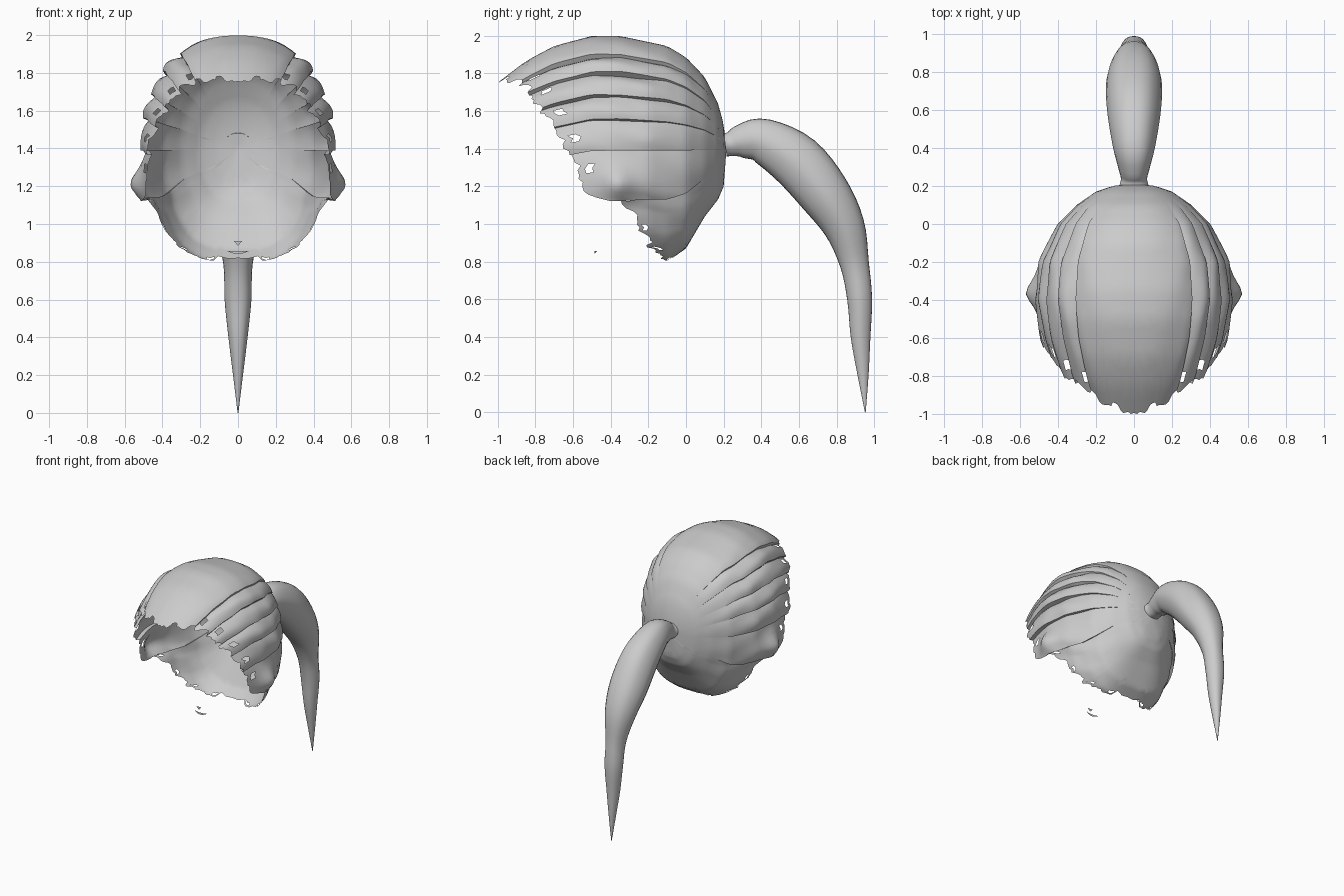
import bpy, bmesh, random
from math import sin, cos, pi, radians, exp
from mathutils import Vector

random.seed(4)
cube = bpy.data.objects.get("Cube")
if cube:
    bpy.data.objects.remove(cube, do_unlink=True)

hair = bpy.data.materials.new("hair_grey")
hair.use_nodes = True
hair.diffuse_color = (0.6, 0.6, 0.6, 1)
hair.node_tree.nodes["Principled BSDF"].inputs["Base Color"].default_value = (0.6, 0.6, 0.6, 1)


def lerp(table, v):
    """Piecewise linear lookup in a list of rising (key, value) pairs."""
    if v <= table[0][0]:
        return table[0][1]
    for (a, p), (b, q) in zip(table, table[1:]):
        if v <= b:
            return p + (q - p) * (v - a) / (b - a)
    return table[-1][1]


def finish(bm, name, angle):
    bmesh.ops.remove_doubles(bm, verts=bm.verts, dist=0.0005)
    bmesh.ops.recalc_face_normals(bm, faces=bm.faces)
    mesh = bpy.data.meshes.new(name)
    bm.to_mesh(mesh)
    bm.free()
    mesh.materials.append(hair)
    ob = bpy.data.objects.new(name, mesh)
    bpy.context.collection.objects.link(ob)
    bpy.ops.object.select_all(action="DESELECT")
    ob.select_set(True)
    bpy.context.view_layer.objects.active = ob
    bpy.ops.object.shade_smooth_by_angle(angle=radians(angle))
    return ob


# Cap outline along y: crown height, half width, nape height
CROWN = [(-1, 1.75), (-.85, 1.865), (-.7, 1.945), (-.5, 1.998), (-.35, 1.998), (-.1, 1.945),
         (0, 1.885), (.1, 1.78), (.17, 1.64), (.2, 1.53), (.215, 1.4)]
WIDTH = [(-1, .31), (-.8, .41), (-.6, .475), (-.4, .505), (-.2, .485), (0, .395),
         (.1, .3), (.17, .2), (.2, .11), (.215, 0)]
NAPE = [(-.6, .77), (-.2, .79), (-.1, .8), (0, .87), (.1, 1.04), (.17, 1.13), (.2, 1.2), (.215, 1.4)]
# Front hem: y reached by each strand, by angle from the crown
HEM = [(0, -.985), (20, -.955), (40, -.87), (55, -.81), (66, -.77), (80, -.67), (95, -.59),
       (112, -.53), (118, -.34), (127, -.26), (150, -.2), (165, -.13), (180, -.05)]
SEAMS = [0, 34, 48, 62, 75, 91, 116, 180]
ROWS = 34


def cap_point(phi, lift, hem, s):
    y = .215 + (hem - .215) * s ** 1.7
    mid = 1.4 - .1 * max(0, (-y - .5) / .5)
    a = radians(phi)
    end = lerp(CROWN, y) if phi < 90 else 2 * mid - lerp(NAPE, y)
    grow = min(1, max(0, (s - .2) / .4))
    k = 1 + 2 * lift * grow * (.9 + .25 * sin(16 * s + phi / 5))
    # Fuller shoulders above, squarer nape below
    across = max(0, sin(a)) ** (.87 if phi < 90 else .62)
    x = lerp(WIDTH, y) * across * k
    z = mid + (end - mid) * cos(a) * k
    # Bulge over the ear
    x += .07 * exp(-abs((y + .36) / .09) ** 1.5 - ((z - 1.2) / .09) ** 2)
    return Vector((x, y, z))


# Overlapping swept-back locks; each swells and rounds under at its lower edge
bm = bmesh.new()
columns = []
tooth = 0
for i, (lo, hi) in enumerate(zip(SEAMS, SEAMS[1:])):
    n = max(7, int((hi - lo) / 2))
    for j in range(n + 1):
        u = j / n
        if i == 0:
            lift = .014 * u ** 2 * (1 - .5 * u ** 8)
        elif i == len(SEAMS) - 2:
            lift = -.02 * (1 - u) ** 2
        else:
            lift = -.018 + .037 * sin(2.2 * u)
        phi = lo + (hi - lo) * u
        tooth = .4 * tooth + random.uniform(-.018, .024)
        hem = lerp(HEM, phi) + tooth
        columns.append([bm.verts.new(cap_point(phi, lift, hem, r / ROWS)) for r in range(ROWS + 1)])
torn = []
for c, (left, right) in enumerate(zip(columns, columns[1:])):
    for r in range(ROWS):
        face = bm.faces.new((left[r], left[r + 1], right[r + 1], right[r]))
        # Ragged gaps near the hem, two strips wide
        if r == ROWS - 2 and c > 14 and c % 9 < 2:
            torn.append(face)
bmesh.ops.delete(bm, geom=torn, context="FACES")
for v in bm.verts:
    if abs(v.co.x) < .001:
        v.co.x = 0
cap = finish(bm, "hair_cap", 50)
mirror = cap.modifiers.new("Mirror", "MIRROR")
mirror.merge_threshold = .001

# Ponytail: y, z, thickness, half width
TAIL = [(.208, 1.42, .062, .075), (.24, 1.425, .068, .068), (.3, 1.44, .094, .083),
        (.41, 1.44, .122, .11), (.585, 1.335, .148, .138), (.735, 1.16, .14, .145),
        (.84, .985, .112, .118), (.895, .785, .078, .076), (.922, .6, .067, .07),
        (.927, .4, .053, .05), (.94, .2, .03, .026), (.952, 0, .002, .002)]


def spline(i, t):
    """Catmull-Rom point on the ponytail table."""
    p = [Vector(TAIL[min(max(i + k, 0), len(TAIL) - 1)]) for k in (-1, 0, 1, 2)]
    return .5 * (2 * p[1] + (p[2] - p[0]) * t + (2 * p[0] - 5 * p[1] + 4 * p[2] - p[3]) * t * t
                 + (3 * p[1] - p[0] - 3 * p[2] + p[3]) * t ** 3)


STEPS, SIDES = 4, 24
path = [spline(i, k / STEPS) for i in range(len(TAIL) - 1) for k in range(STEPS)] + [Vector(TAIL[-1])]
bm = bmesh.new()
rings = []
for i, p in enumerate(path):
    d = path[min(i + 1, len(path) - 1)] - path[max(i - 1, 0)]
    tangent = Vector((0, d[0], d[1])).normalized()
    normal = tangent.cross(Vector((1, 0, 0)))
    ring = []
    for j in range(SIDES):
        a = 2 * pi * j / SIDES
        ridge = 1 + .015 * cos(6 * a)
        ring.append(bm.verts.new(Vector((cos(a) * p[3] * ridge, p[0], p[1]))
                                 + normal * sin(a) * p[2] * ridge))
    rings.append(ring)
for a, b in zip(rings, rings[1:]):
    for j in range(SIDES):
        k = (j + 1) % SIDES
        bm.faces.new((a[j], a[k], b[k], b[j]))
bm.faces.new(rings[-1])
for v in bm.verts:
    v.co.z = max(v.co.z, 0)
finish(bm, "ponytail", 60)

# Loose wisps hanging below the opening
bm = bmesh.new()
N = 8
for j in range(N):
    quad = []
    for u, h in ((j, 0), (j + 1, 0), (j + 1, 1), (j, 1)):
        t = 2 * u / N - 1
        quad.append(bm.verts.new((.055 * t, -.485 + .012 * t * t,
                                  .842 + .014 * t * t + .014 * h * (1.1 - t * t))))
    bm.faces.new(quad)
bm.faces.new([bm.verts.new(c) for c in ((-.022, -.5, .91), (0, -.5, .885), (.022, -.5, .91))])
finish(bm, "loose_wisps", 30)
